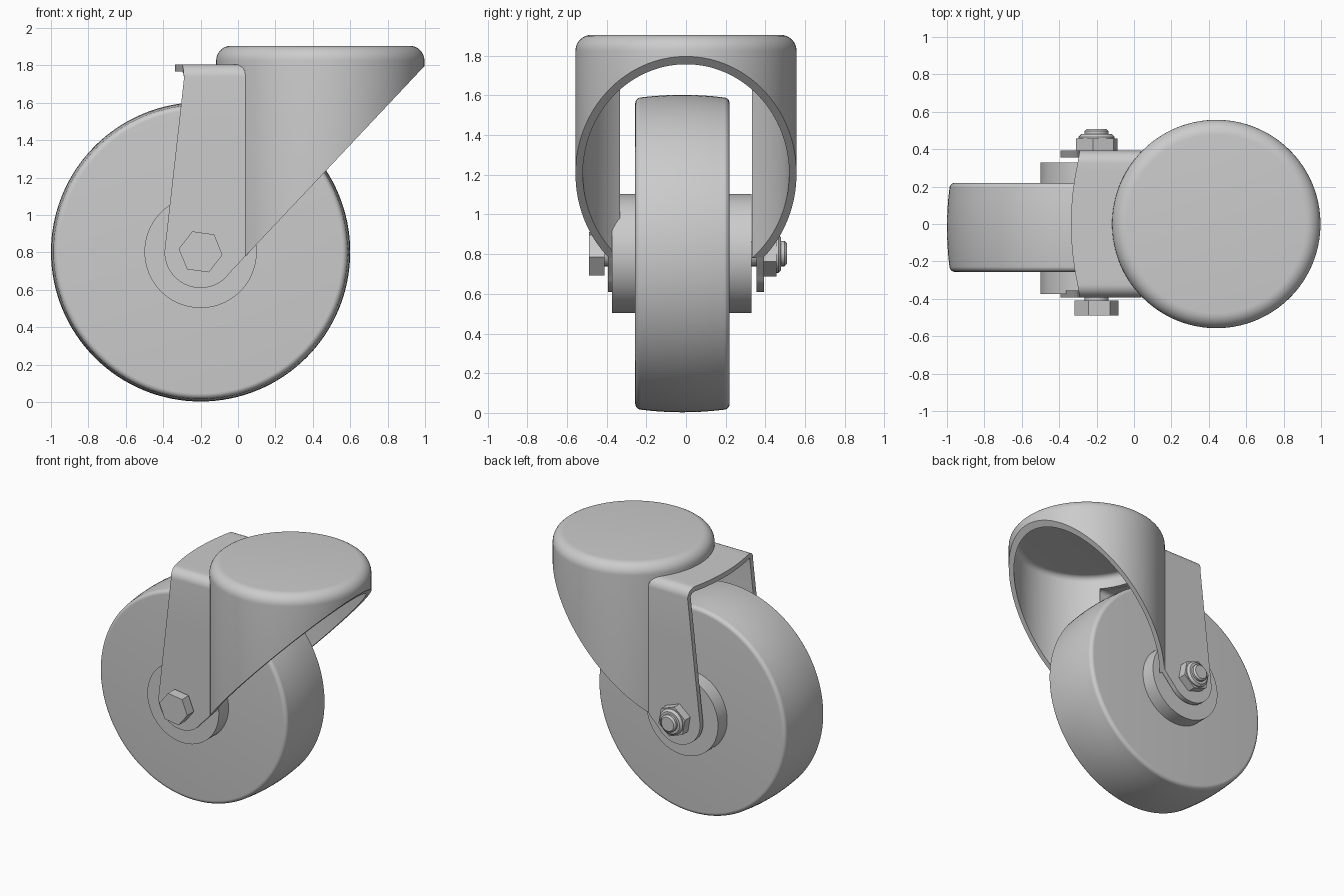
import bpy, bmesh
from math import sin, cos, pi, sqrt, radians
from mathutils import Matrix

cube = bpy.data.objects.get("Cube")
if cube:
    bpy.data.objects.remove(cube, do_unlink=True)

GREY = (0.6, 0.6, 0.6, 1)
grey = bpy.data.materials.new("plain_grey")
grey.use_nodes = True
grey.diffuse_color = GREY
grey.node_tree.nodes["Principled BSDF"].inputs["Base Color"].default_value = GREY

AXLE_X, AXLE_Z = -0.2, 0.803
CUP_X, CUP_R, WALL = 0.44, 0.557, 0.037


def add_object(name, bm, loc=(0, 0, 0), tilt=0):
    bmesh.ops.recalc_face_normals(bm, faces=bm.faces)
    mesh = bpy.data.meshes.new(name)
    bm.to_mesh(mesh)
    bm.free()
    mesh.materials.append(grey)
    ob = bpy.data.objects.new(name, mesh)
    ob.location = loc
    ob.rotation_euler.x = tilt
    bpy.context.collection.objects.link(ob)
    return ob


def activate(ob):
    bpy.ops.object.select_all(action='DESELECT')
    ob.select_set(True)
    bpy.context.view_layer.objects.active = ob


def smooth(ob, angle=30):
    activate(ob)
    bpy.ops.object.shade_smooth_by_angle(angle=radians(angle))


def apply(ob, mod):
    activate(ob)
    bpy.ops.object.modifier_apply(modifier=mod.name)


def lathe(name, profile, loc, steps=96, tilt=0, phase=0):
    """Revolve (radius, height) points about the local z axis."""
    bm = bmesh.new()
    vs = [bm.verts.new((r, 0, h)) for r, h in profile]
    es = [bm.edges.new(pair) for pair in zip(vs, vs[1:])]
    bmesh.ops.spin(bm, geom=vs + es, axis=(0, 0, 1), cent=(0, 0, 0),
                   angle=2 * pi, steps=steps)
    bmesh.ops.remove_doubles(bm, verts=bm.verts, dist=0.0005)
    bmesh.ops.rotate(bm, verts=bm.verts, cent=(0, 0, 0),
                     matrix=Matrix.Rotation(phase, 3, 'Z'))
    return add_object(name, bm, loc, tilt)


def on_axle(name, profile, steps=96, phase=0):
    """Revolve about the wheel axle; heights run along y."""
    return lathe(name, profile, (AXLE_X, 0, AXLE_Z), steps, -pi / 2, phase)


def disc(r, y0, y1, chamfer=0):
    return [(0, y0), (r, y0), (r, y1 - chamfer), (r - chamfer, y1), (0, y1)]


def fillet(r, h, radius, n=8):
    """Quarter round from the flat top (r - radius, h) down to the side."""
    return [(r - radius + radius * sin(pi / 2 * i / n),
             h - radius + radius * cos(pi / 2 * i / n)) for i in range(n + 1)]


# Wheel with rounded shoulders and a slightly crowned tread
half = fillet(0.787, 0.238, 0.03)
half += [(0.8 - 0.013 * (t / 0.208) ** 2, t) for t in (0.156, 0.104, 0.052)]
side = [(0, 0.238)] + half
wheel_profile = side + [(0.8, 0)] + [(r, -h) for r, h in reversed(side)]
wheel = on_axle("wheel", [(r, h - 0.018) for r, h in wheel_profile], 128)
smooth(wheel, 40)

# Hub
smooth(on_axle("hub", disc(0.3, -0.373, 0.33)))

# Swivel cup: domed-edge shell, cut on a slant and open toward the wheel
cup_profile = ([(0, 1.905)] + fillet(CUP_R, 1.905, 0.08)
               + [(CUP_R, 0.6), (CUP_R - WALL, 0.6)]
               + fillet(CUP_R - WALL, 1.868, 0.043)[::-1]
               + [(0, 1.868)])
cup = lathe("swivel_cup", cup_profile, (CUP_X, 0, 0), 128)

bm = bmesh.new()
outline = [(-0.5, 1.77), (0.04, 1.77), (0.04, 0.78), (1.2, 2.012), (1.2, 0.3), (-0.5, 0.3)]
face = bm.faces.new([bm.verts.new((x, -1, z)) for x, z in outline])
ext = bmesh.ops.extrude_face_region(bm, geom=[face])
bmesh.ops.translate(bm, vec=(0, 2, 0),
                    verts=[g for g in ext["geom"] if isinstance(g, bmesh.types.BMVert)])
cutter = add_object("cup_cutter", bm)
cutter.hide_render = True
cut = cup.modifiers.new("cut", 'BOOLEAN')
cut.operation, cut.solver, cut.object = 'DIFFERENCE', 'EXACT', cutter
apply(cup, cut)
bpy.data.objects.remove(cutter, do_unlink=True)
smooth(cup)

# Fork bracket: a bent sheet, described by its left and right edge at each station
LEG_Y, TOP_Z, BEND, FOOT = 0.374, 1.787, 0.05, 0.193


def edges_at(y, z):
    if z > TOP_Z - BEND:
        left = -0.29 - 0.047 * (1 - (y / LEG_Y) ** 2)
    else:
        left = -0.393 + 0.107 * (z - AXLE_Z) / 0.95
    right = CUP_X - sqrt((CUP_R - 0.01) ** 2 - y * y)
    if z < 0.8:
        right = min(right, 0.04 + (z - 0.78) * 0.941)
    if z < AXLE_Z:
        reach = sqrt(max(FOOT ** 2 - (z - AXLE_Z) ** 2, 1e-5))
        left = AXLE_X - reach
        if z < 0.67:
            right = AXLE_X + reach
    return left, right


half_path = [(LEG_Y - BEND) * i / 8 for i in range(8)]
half_path = [(y, TOP_Z) for y in half_path]
half_path += [(LEG_Y - BEND + BEND * sin(pi / 2 * i / 8),
               TOP_Z - BEND + BEND * cos(pi / 2 * i / 8)) for i in range(9)]
half_path += [(LEG_Y, z) for z in (1.4, 1.0, AXLE_Z)]
half_path += [(LEG_Y, AXLE_Z - FOOT * sin(pi / 2 * i / 16)) for i in range(1, 17)]
path = [(-y, z) for y, z in reversed(half_path[1:])] + half_path

bm = bmesh.new()
rows = [[bm.verts.new((x, y, z)) for x in edges_at(y, z)] for y, z in path]
for a, b in zip(rows, rows[1:]):
    bm.faces.new((a[0], a[1], b[1], b[0]))
bracket = add_object("fork_bracket", bm)
thick = bracket.modifiers.new("thickness", 'SOLIDIFY')
thick.thickness, thick.offset = WALL, 0
apply(bracket, thick)
smooth(bracket)

# Axle bolt, its head, and the lock nut
smooth(on_axle("axle_bolt", disc(0.064, -0.42, 0.508, 0.012), 32))
on_axle("bolt_head", disc(0.118, -0.49, -0.41), 6, radians(8))
on_axle("lock_nut", disc(0.118, 0.385, 0.457), 6, radians(20))
smooth(on_axle("nut_collar", disc(0.097, 0.45, 0.48, 0.015), 32))
